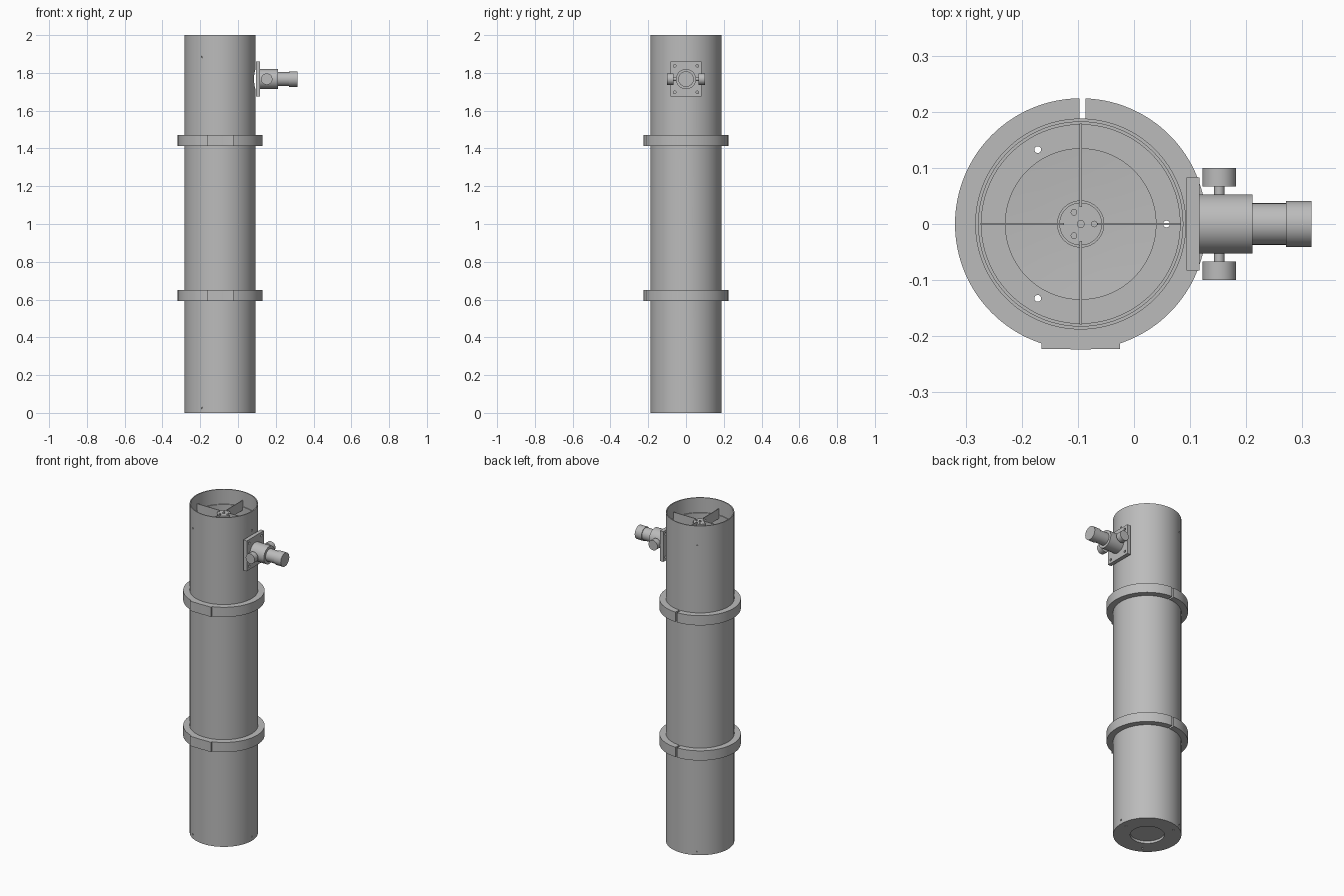
import bpy, bmesh, math
from mathutils import Vector, Matrix

if "Cube" in bpy.data.objects:
    bpy.data.objects.remove(bpy.data.objects["Cube"])

CX = -0.095          # tube axis
FZ = 1.767           # focuser axis height
THIRDS = [math.radians(a) for a in (0, 120, 240)]

grey = bpy.data.materials.new("satin grey")
grey.use_nodes = True
grey.diffuse_color = (0.5, 0.5, 0.5, 1)
grey.node_tree.nodes["Principled BSDF"].inputs["Base Color"].default_value = (0.5, 0.5, 0.5, 1)


def finish(name, bm):
    bmesh.ops.recalc_face_normals(bm, faces=bm.faces)
    mesh = bpy.data.meshes.new(name)
    bm.to_mesh(mesh)
    bm.free()
    mesh.materials.append(grey)
    ob = bpy.data.objects.new(name, mesh)
    bpy.context.collection.objects.link(ob)
    return ob


def select(ob):
    bpy.ops.object.select_all(action='DESELECT')
    ob.select_set(True)
    bpy.context.view_layer.objects.active = ob


def add_rod(bm, r, a, b, seg=48):
    a, b = Vector(a), Vector(b)
    turn = (b - a).to_track_quat('Z', 'Y').to_matrix().to_4x4()
    bmesh.ops.create_cone(bm, cap_ends=True, segments=seg, radius1=r, radius2=r,
                          depth=(b - a).length,
                          matrix=Matrix.Translation((a + b) / 2) @ turn)


def add_box(bm, low, high):
    low, high = Vector(low), Vector(high)
    bmesh.ops.create_cube(bm, size=1, matrix=Matrix.Translation((low + high) / 2)
                          @ Matrix.Diagonal((high - low).to_4d()))


def rod(name, r, a, b, seg=64):
    bm = bmesh.new()
    add_rod(bm, r, a, b, seg)
    return finish(name, bm)


def box(name, low, high):
    bm = bmesh.new()
    add_box(bm, low, high)
    return finish(name, bm)


def lathe(name, profile, closed=True, seg=128):
    """Turn an (r, z) outline around the tube axis."""
    bm = bmesh.new()
    verts = [bm.verts.new((CX + r, 0, z)) for r, z in profile]
    edges = [bm.edges.new(p) for p in zip(verts, verts[1:])]
    if closed:
        edges.append(bm.edges.new((verts[-1], verts[0])))
    bmesh.ops.spin(bm, geom=verts + edges, cent=(CX, 0, 0), axis=(0, 0, 1),
                   angle=math.tau, steps=seg)
    bmesh.ops.remove_doubles(bm, verts=bm.verts, dist=1e-5)
    return finish(name, bm)


def pipe(name, inner, outer, low, high):
    return lathe(name, [(inner, low), (outer, low), (outer, high), (inner, high)])


def combine(ob, bm, operation='DIFFERENCE'):
    cutter = finish("cutter", bm)
    cutter.hide_render = True
    mod = ob.modifiers.new("cut", 'BOOLEAN')
    mod.operation, mod.object, mod.solver = operation, cutter, 'EXACT'
    select(ob)
    bpy.ops.object.modifier_apply(modifier=mod.name)
    bpy.data.objects.remove(cutter)


def around(r, angle, z):
    return (CX + r * math.cos(angle), r * math.sin(angle), z)


# Main tube with focuser opening and fixing holes
tube = pipe("main_tube", 0.182, 0.188, 0, 2)
holes = bmesh.new()
add_rod(holes, 0.055, (0.04, 0, FZ), (0.13, 0, FZ))
for z in (0.025, 1.885):
    for t in THIRDS:
        add_rod(holes, 0.005, around(0.178, t, z), around(0.2, t, z), 16)
combine(tube, holes)

# Mirror cell with shallow recess below and collimation holes
cell = lathe("mirror_cell", [(0, 0.015), (0.094, 0.015), (0.094, 0),
                             (0.182, 0), (0.182, 0.05), (0, 0.05)], closed=False)
holes = bmesh.new()
for t in THIRDS:
    add_rod(holes, 0.006, around(0.153, t, -0.1), around(0.153, t, 0.1), 24)
combine(cell, holes)

# Primary mirror, slightly dished
lathe("primary_mirror", [(0, 0.05), (0.135, 0.05), (0.135, 0.08),
                         (0.09, 0.077), (0.045, 0.0755), (0, 0.075)], closed=False)

# Spider ring, four vanes and hub
pipe("spider_ring", 0.177, 0.182, 1.86, 1.91)
for i, name in enumerate(("left", "back", "right", "front")):
    vane = box(name + "_vane", (0.03, -0.002, 1.89), (0.179, 0.002, 1.95))
    vane.data.transform(Matrix.Translation((CX, 0, 0)) @ Matrix.Rotation(i * math.pi / 2, 4, 'Z'))
hub = rod("spider_hub", 0.038, (CX, 0, 1.885), (CX, 0, 1.94))
holes = bmesh.new()
for t in THIRDS:
    add_rod(holes, 0.005, around(0.024, t, 1.93), around(0.024, t, 1.95), 16)
combine(hub, holes)
rod("hub_bolt", 0.007, (CX, 0, 1.84), (CX, 0, 1.945), 24)

# Secondary mirror holder, cut at 45 degrees towards the focuser
bm = bmesh.new()
add_rod(bm, 0.042, (CX, 0, 1.70), (CX, 0, 1.86), 64)
cut = bmesh.ops.bisect_plane(bm, geom=bm.verts[:] + bm.edges[:] + bm.faces[:],
                             plane_co=(CX, 0, FZ), plane_no=(1, 0, -1), clear_outer=True)
bmesh.ops.contextual_create(bm, geom=[e for e in cut["geom_cut"] if isinstance(e, bmesh.types.BMEdge)])
finish("secondary_mirror", bm)

# Split clamp rings, each with a flat mounting pad in front
for name, low, high in (("lower", 0.592, 0.651), ("upper", 1.413, 1.472)):
    ring = pipe(name + "_clamp_ring", 0.188, 0.224, low, high)
    pad = bmesh.new()
    add_box(pad, (CX - 0.07, -0.223, low), (CX + 0.07, -0.198, high))
    combine(ring, pad, 'UNION')
    gap = bmesh.new()
    add_box(gap, (CX - 0.002, 0.17, low - 0.1), (CX + 0.009, 0.25, high + 0.1))
    combine(ring, gap)

# Focuser plate with four corner holes
plate = box("focuser_plate", (0.094, -0.083, FZ - 0.092), (0.117, 0.083, FZ + 0.092))
holes = bmesh.new()
for y in (-0.06, 0.06):
    for z in (-0.07, 0.07):
        add_rod(holes, 0.007, (0.08, y, FZ + z), (0.13, y, FZ + z), 24)
combine(plate, holes)

# Focuser barrel, draw tube and eyepiece
for name, r, x0, x1 in (("focuser_body", 0.053, 0.117, 0.211),
                        ("draw_tube", 0.037, 0.211, 0.271),
                        ("eyepiece", 0.041, 0.271, 0.316)):
    rod(name, r, (x0, 0, FZ), (x1, 0, FZ))

# Focus knobs on a cross shaft
rod("knob_shaft", 0.009, (0.152, -0.07, FZ), (0.152, 0.07, FZ), 32)
for name, s in (("left", 1), ("right", -1)):
    rod(name + "_focus_knob", 0.03, (0.152, s * 0.067, FZ), (0.152, s * 0.1, FZ))

# Smooth round surfaces, keep edges sharp
for ob in list(bpy.context.scene.objects):
    if ob.type == 'MESH':
        select(ob)
        bpy.ops.object.shade_smooth_by_angle(angle=math.radians(30))
